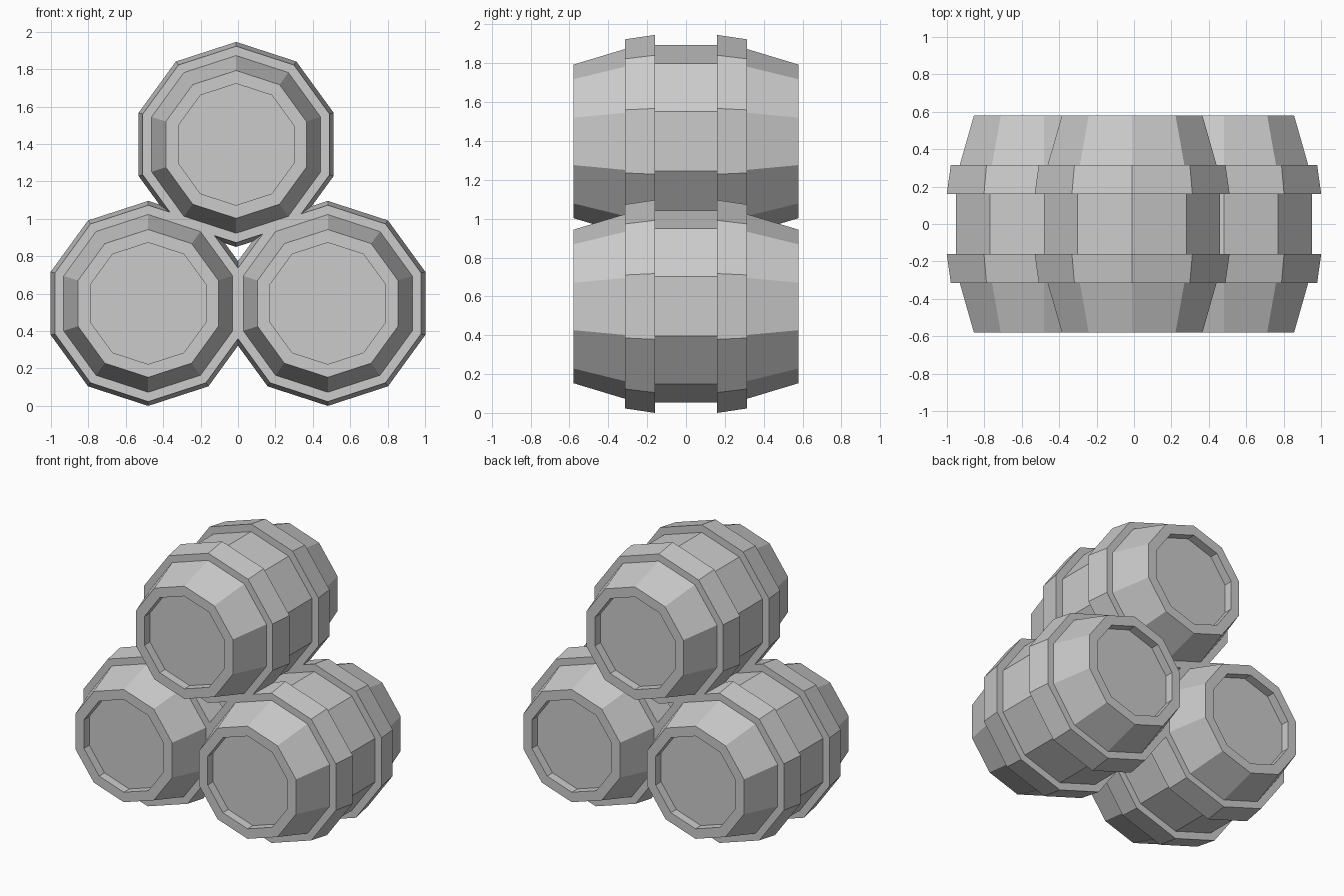
import bpy, bmesh, math

cube = bpy.data.objects.get("Cube")
if cube:
    bpy.data.objects.remove(cube, do_unlink=True)

SIDES = 10

grey = bpy.data.materials.new("plain grey")
grey.use_nodes = True
grey.diffuse_color = (0.6, 0.6, 0.6, 1)
grey.node_tree.nodes["Principled BSDF"].inputs["Base Color"].default_value = (0.6, 0.6, 0.6, 1)


def lathe(name, profile, centre, closed):
    """Turn a (radius, y) profile about the y axis; cap the ends unless it is a closed loop."""
    bm = bmesh.new()
    rings = []
    for r, y in profile:
        angles = [2 * math.pi * i / SIDES for i in range(SIDES)]
        rings.append([bm.verts.new((r * math.sin(a), y, r * math.cos(a))) for a in angles])
    pairs = list(zip(rings, rings[1:]))
    if closed:
        pairs.append((rings[-1], rings[0]))
    else:
        bm.faces.new(rings[0])
        bm.faces.new(rings[-1])
    for a, b in pairs:
        for i in range(SIDES):
            j = (i + 1) % SIDES
            bm.faces.new((a[i], a[j], b[j], b[i]))
    bmesh.ops.recalc_face_normals(bm, faces=bm.faces)
    mesh = bpy.data.meshes.new(name)
    bm.to_mesh(mesh)
    bm.free()
    mesh.materials.append(grey)
    obj = bpy.data.objects.new(name, mesh)
    obj.location = (centre[0], 0, centre[1])
    bpy.context.collection.objects.link(obj)
    return obj


# Front half of the staves, from the recessed lid to the belly, then mirrored
half = [(0.325, -0.52), (0.325, -0.58), (0.395, -0.58), (0.475, -0.315), (0.495, -0.16)]
staves = half + [(r, -y) for r, y in reversed(half)]

# Hoop cross-section, slightly flared towards the belly
hoop = [(0.46, -0.315), (0.525, -0.315), (0.548, -0.16), (0.46, -0.16)]

# Two barrels side by side with a third stacked on top
barrels = {"left": (0.48, 0.548), "right": (-0.48, 0.548), "top": (-0.01, 1.398)}
for place, centre in barrels.items():
    lathe(place + "_barrel_body", staves, centre, False)
    lathe(place + "_barrel_front_hoop", hoop, centre, True)
    lathe(place + "_barrel_back_hoop", [(r, -y) for r, y in hoop], centre, True)
